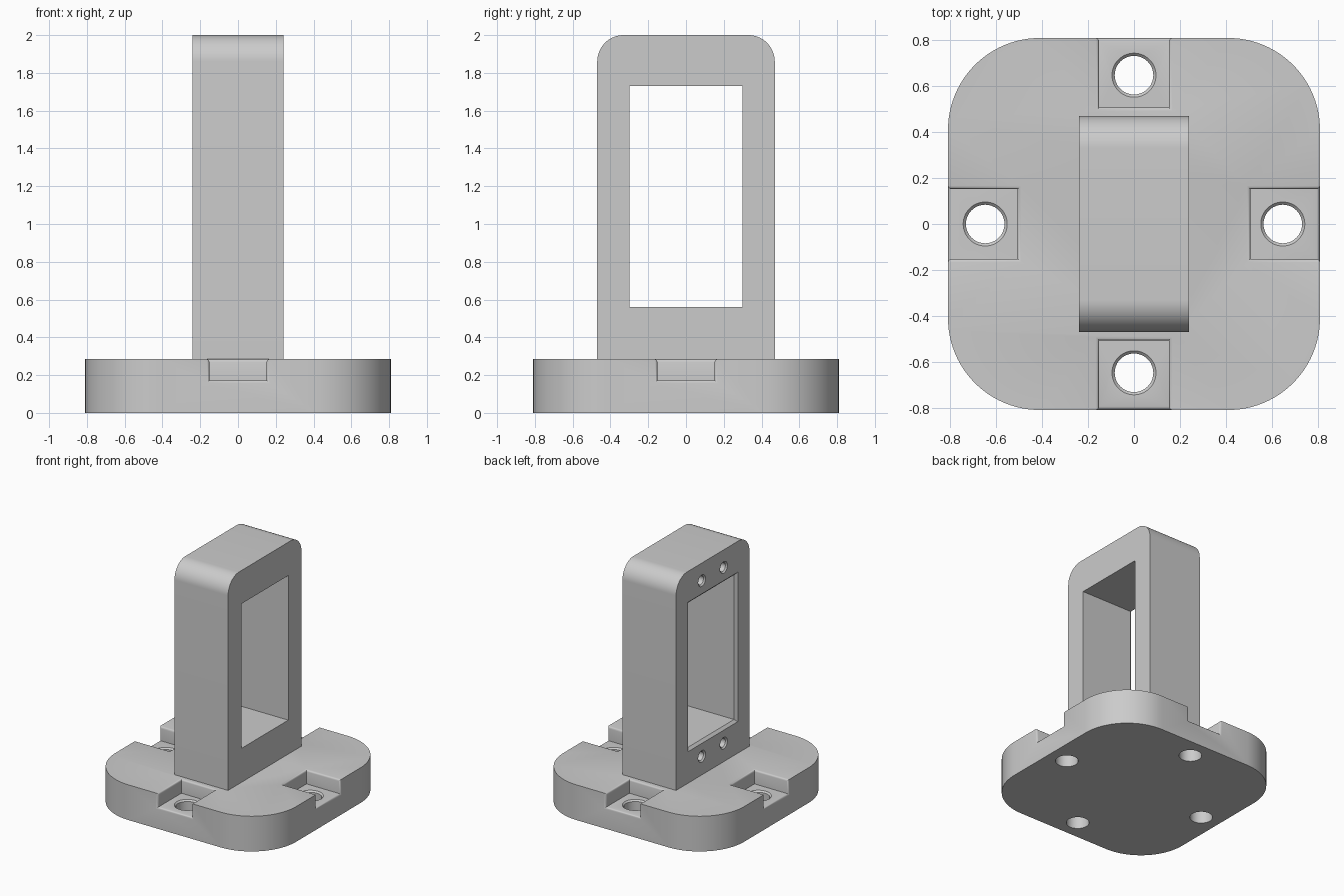
import bpy, bmesh
from math import sin, cos, pi, radians
from mathutils import Vector

cube = bpy.data.objects.get("Cube")
if cube:
    bpy.data.objects.remove(cube, do_unlink=True)

grey = bpy.data.materials.new("plain grey")
grey.use_nodes = True
colour = (0.6, 0.6, 0.6, 1)
grey.diffuse_color = colour
grey.node_tree.nodes["Principled BSDF"].inputs["Base Color"].default_value = colour


def rounded(u0, u1, v0, v1, r_low=0, r_high=0, n=16):
    """Counter-clockwise rectangle outline with rounded low and high corners."""
    corners = [(u0, v0, 1, 1, r_low, 180), (u1, v0, -1, 1, r_low, 270),
               (u1, v1, -1, -1, r_high, 0), (u0, v1, 1, -1, r_high, 90)]
    pts = []
    for u, v, su, sv, r, start in corners:
        if r == 0:
            pts.append((u, v))
            continue
        for i in range(n + 1):
            a = radians(start + 90 * i / n)
            pts.append((u + su * r + r * cos(a), v + sv * r + r * sin(a)))
    return pts


def circle(u, v, r, n=48):
    return [(u + r * cos(2 * pi * i / n), v + r * sin(2 * pi * i / n)) for i in range(n)]


def loft(name, axis, sections):
    """Solid through (height, outline) sections stacked along x or z."""
    bm = bmesh.new()
    rings = []
    for h, outline in sections:
        rings.append([bm.verts.new((h, u, v) if axis == "x" else (u, v, h))
                      for u, v in outline])
    for low, high in zip(rings, rings[1:]):
        for i in range(len(low)):
            j = (i + 1) % len(low)
            bm.faces.new((low[i], low[j], high[j], high[i]))
    bm.faces.new(rings[0][::-1])
    bm.faces.new(rings[-1])
    bmesh.ops.recalc_face_normals(bm, faces=bm.faces)
    mesh = bpy.data.meshes.new(name)
    bm.to_mesh(mesh)
    bm.free()
    mesh.materials.append(grey)
    obj = bpy.data.objects.new(name, mesh)
    bpy.context.collection.objects.link(obj)
    return obj


def carve(obj, cutters):
    """Subtract the cutters, keep the result as plain mesh, drop the cutters."""
    for c in cutters:
        c.hide_render = True
        mod = obj.modifiers.new("cut", "BOOLEAN")
        mod.operation, mod.solver, mod.object = "DIFFERENCE", "EXACT", c
    graph = bpy.context.evaluated_depsgraph_get()
    mesh = bpy.data.meshes.new_from_object(obj.evaluated_get(graph))
    obj.modifiers.clear()
    obj.data = mesh
    for c in cutters:
        bpy.data.objects.remove(c, do_unlink=True)


def smooth(obj):
    bpy.ops.object.select_all(action="DESELECT")
    obj.select_set(True)
    bpy.context.view_layer.objects.active = obj
    bpy.ops.object.shade_smooth_by_angle(angle=radians(32))


HALF, TOP, FLOOR = 0.81, 0.285, 0.172
POCKET, INNER, ROUND = 0.152, 0.507, 0.015
SIDES = [(1, 0), (-1, 0), (0, 1), (0, -1)]

# Base plate with an open pocket in the middle of each side
outline = rounded(-HALF, HALF, -HALF, HALF, 0.4, 0.4, 24)
base = loft("base_plate", "z", [(0, outline), (TOP, outline)])
pockets = []
for dx, dy in SIDES:
    us = sorted((dx * INNER, dx)) if dx else (-POCKET, POCKET)
    vs = sorted((dy * INNER, dy)) if dy else (-POCKET, POCKET)
    box = rounded(*us, *vs)
    pockets.append(loft("pocket_cutter", "z", [(FLOOR, box), (TOP + 0.1, box)]))
carve(base, pockets)

# Soften the convex rims of the pockets
bm = bmesh.new()
bm.from_mesh(base.data)
bmesh.ops.remove_doubles(bm, verts=bm.verts, dist=1e-5)


def on_pocket(face):
    c, n = face.calc_center_median(), face.normal
    far, near = max(abs(c.x), abs(c.y)), min(abs(c.x), abs(c.y))
    if n.z > 0.9:
        return c.z < TOP - 0.05
    return (abs(n.z) < 0.1 and INNER - 0.01 < far < HALF - 0.01
            and near < POCKET + 0.01 and c.z > FLOOR)


rims = [e for e in bm.edges if len(e.link_faces) == 2 and e.is_convex
        and sum(on_pocket(f) for f in e.link_faces) == 1
        and e.calc_face_angle(0) > 1]
bmesh.ops.bevel(bm, geom=rims, offset=ROUND, offset_type="OFFSET",
                segments=3, profile=0.5, affect="EDGES")
bm.to_mesh(base.data)
bm.free()

# Chamfered bolt holes through the pocket floors
bolts = []
for dx, dy in SIDES:
    wide, bore = (circle(dx * 0.648, dy * 0.648, r) for r in (0.096, 0.084))
    bolts.append(loft("bolt_cutter", "z", [(-0.1, bore), (FLOOR - 0.012, bore),
                                           (FLOOR, wide), (FLOOR + 0.05, wide)]))
carve(base, bolts)
smooth(base)

# Upright frame with rounded upper corners
WIDE = 0.24
outline = rounded(-0.47, 0.47, TOP - 0.03, 2, 0, 0.14)
frame = loft("upright_frame", "x", [(-WIDE, outline), (WIDE, outline)])

# Window, chamfered on one face, and four blind screw holes around it
narrow = rounded(-0.3, 0.3, 0.56, 1.73)
flared = rounded(-0.32, 0.32, 0.54, 1.75)
cutters = [loft("window_cutter", "x", [(-WIDE - 0.1, flared), (-WIDE, flared),
                                       (-WIDE + 0.02, narrow), (WIDE + 0.1, narrow)])]
for y in (-0.14, 0.14):
    for z in (0.435, 1.857):
        wide, bore = circle(y, z, 0.047, 24), circle(y, z, 0.036, 24)
        cutters.append(loft("screw_cutter", "x", [
            (-WIDE - 0.1, wide), (-WIDE, wide), (-WIDE + 0.011, bore), (0.06, bore)]))
carve(frame, cutters)
smooth(frame)
